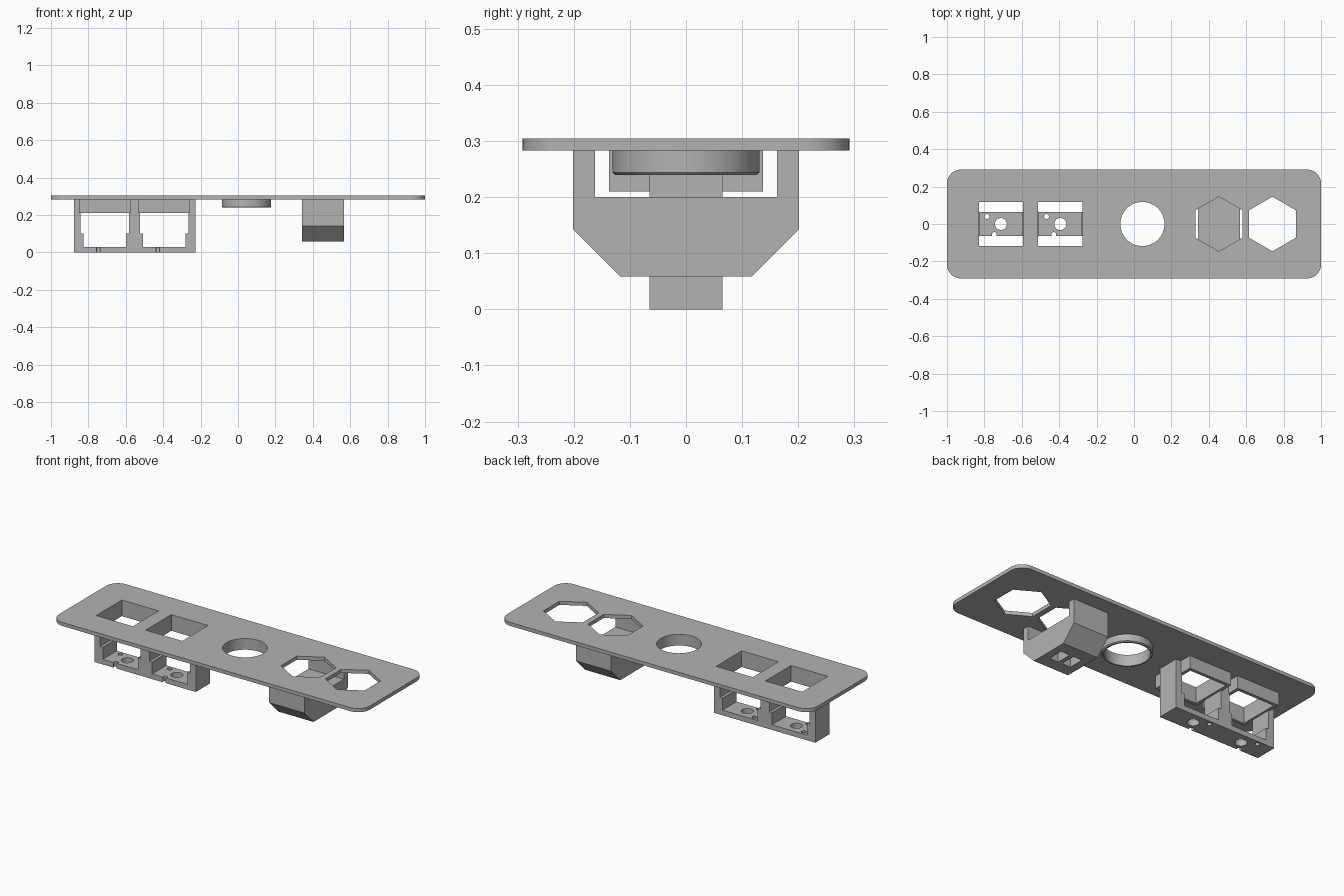
import bpy, bmesh, math
from mathutils import Matrix, Vector

old = bpy.data.objects.get("Cube")
if old:
    bpy.data.objects.remove(old, do_unlink=True)

grey = bpy.data.materials.new("plain grey")
grey.use_nodes = True
grey.diffuse_color = (0.45, 0.45, 0.45, 1)
grey.node_tree.nodes["Principled BSDF"].inputs["Base Color"].default_value = (0.45, 0.45, 0.45, 1)

TOP, UNDER = 0.304, 0.283     # panel thickness
SINK = 0.285                  # parts below overlap the panel slightly
LOW, HIGH = -0.1, 0.4         # cutters pass right through


def finish(name, bm):
    bmesh.ops.recalc_face_normals(bm, faces=bm.faces)
    mesh = bpy.data.meshes.new(name)
    bm.to_mesh(mesh)
    bm.free()
    mesh.materials.append(grey)
    obj = bpy.data.objects.new(name, mesh)
    bpy.context.collection.objects.link(obj)
    return obj


def prism(name, outline, start, end, axis="z"):
    """Extrude a 2D outline along z, x (outline in y, z) or y (outline in x, z)."""
    place = {"z": lambda a, b, d: (a, b, d),
             "x": lambda a, b, d: (d, a, b),
             "y": lambda a, b, d: (a, d, b)}[axis]
    bm = bmesh.new()
    face = bm.faces.new([bm.verts.new(place(a, b, start)) for a, b in outline])
    ext = bmesh.ops.extrude_face_region(bm, geom=[face])
    move = Vector(place(0, 0, end - start))
    bmesh.ops.translate(bm, vec=move, verts=[v for v in ext["geom"] if isinstance(v, bmesh.types.BMVert)])
    return finish(name, bm)


def rect(x0, x1, y0, y1):
    return [(x0, y0), (x1, y0), (x1, y1), (x0, y1)]


def ngon(x, y, r, n, turn=0.0):
    return [(x + r * math.cos(turn + math.tau * i / n),
             y + r * math.sin(turn + math.tau * i / n)) for i in range(n)]


def rounded(hx, hy, r, steps=10):
    pts = []
    for q, (sx, sy) in enumerate([(1, 1), (-1, 1), (-1, -1), (1, -1)]):
        for i in range(steps + 1):
            a = (q + i / steps) * math.pi / 2
            pts.append((sx * (hx - r) + r * math.cos(a), sy * (hy - r) + r * math.sin(a)))
    return pts


def cut(obj, cutters):
    for c in cutters:
        mod = obj.modifiers.new("cut", "BOOLEAN")
        mod.operation, mod.solver, mod.object = "DIFFERENCE", "EXACT", c
    bpy.context.view_layer.update()
    graph = bpy.context.evaluated_depsgraph_get()
    mesh = bpy.data.meshes.new_from_object(obj.evaluated_get(graph))
    obj.modifiers.clear()
    obj.data = mesh
    for c in cutters:
        bpy.data.objects.remove(c, do_unlink=True)


def smooth(obj):
    bpy.ops.object.select_all(action="DESELECT")
    obj.select_set(True)
    bpy.context.view_layer.objects.active = obj
    bpy.ops.object.shade_smooth_by_angle(angle=math.radians(30))


SWITCHES = (-0.712, -0.394)   # x of the two square sockets
RING_X, HEX_X, HEX2_X = 0.045, 0.454, 0.74

# Top panel with square, round and hexagonal openings
panel = prism("panel", rounded(1, 0.291, 0.075), UNDER, TOP)
holes = [prism("hole", rect(x - 0.118, x + 0.118, -0.118, 0.118), LOW, HIGH) for x in SWITCHES]
holes.append(prism("hole", ngon(RING_X, 0, 0.118, 64), LOW, HIGH))
holes += [prism("hole", ngon(x, 0, 0.146, 6, math.pi / 2), LOW, HIGH) for x in (HEX_X, HEX2_X)]
cut(panel, holes)
smooth(panel)

# Collar under the round opening, turned from a profile
bm = bmesh.new()
profile = [(0.118, SINK), (0.131, SINK), (0.131, 0.244), (0.126, 0.239), (0.118, 0.239)]
verts = [bm.verts.new((r, 0, z)) for r, z in profile]
edges = [bm.edges.new((verts[i], verts[(i + 1) % len(verts)])) for i in range(len(verts))]
bmesh.ops.spin(bm, geom=verts + edges, cent=(0, 0, 0), axis=(0, 0, 1),
               angle=math.tau, steps=64, use_duplicate=False)
bmesh.ops.remove_doubles(bm, verts=bm.verts, dist=0.0001)
bmesh.ops.transform(bm, matrix=Matrix.Translation((RING_X, 0, 0)), verts=bm.verts)
smooth(finish("round_collar", bm))

# Square sockets under the panel
for i, x in enumerate(SWITCHES):
    socket = prism(f"switch_socket_{i + 1}", rect(x - 0.137, x + 0.137, -0.137, 0.137), 0.21, SINK)
    cut(socket, [prism("hole", rect(x - 0.118, x + 0.118, -0.118, 0.118), LOW, HIGH)])

# Bridge frame carrying both sockets, with stepped windows and pin holes
frame = prism("switch_frame", rect(-0.878, -0.226, -0.065, 0.065), 0, SINK)
cutters = []
for x in SWITCHES:
    half = [(0.113, 0.03), (0.113, 0.1), (0.13, 0.1), (0.13, 0.21), (0.118, 0.21), (0.118, HIGH)]
    window = [(x + w, z) for w, z in half] + [(x - w, z) for w, z in reversed(half)]
    cutters.append(prism("window", window, -0.2, 0.2, "y"))
    for dx, y, r in ((0, 0, 0.032), (-0.074, 0.04, 0.013), (-0.035, -0.056, 0.013)):
        cutters.append(prism("pin_hole", ngon(x + dx, y, r, 32), LOW, 0.05))
cut(frame, cutters)
smooth(frame)

# Chamfered holder under the first hexagon, open channel on top, two blind slots below
right = [(0.117, 0.058), (0.201, 0.142), (0.201, SINK), (0.162, SINK), (0.162, 0.2)]
holder = prism("hex_holder", right + [(-y, z) for y, z in reversed(right)], 0.341, 0.568, "x")
cut(holder, [prism("slot", rect(HEX_X + s * 0.041 - 0.028, HEX_X + s * 0.041 + 0.028, -0.045, 0.045),
                   LOW, 0.15) for s in (-1, 1)])
